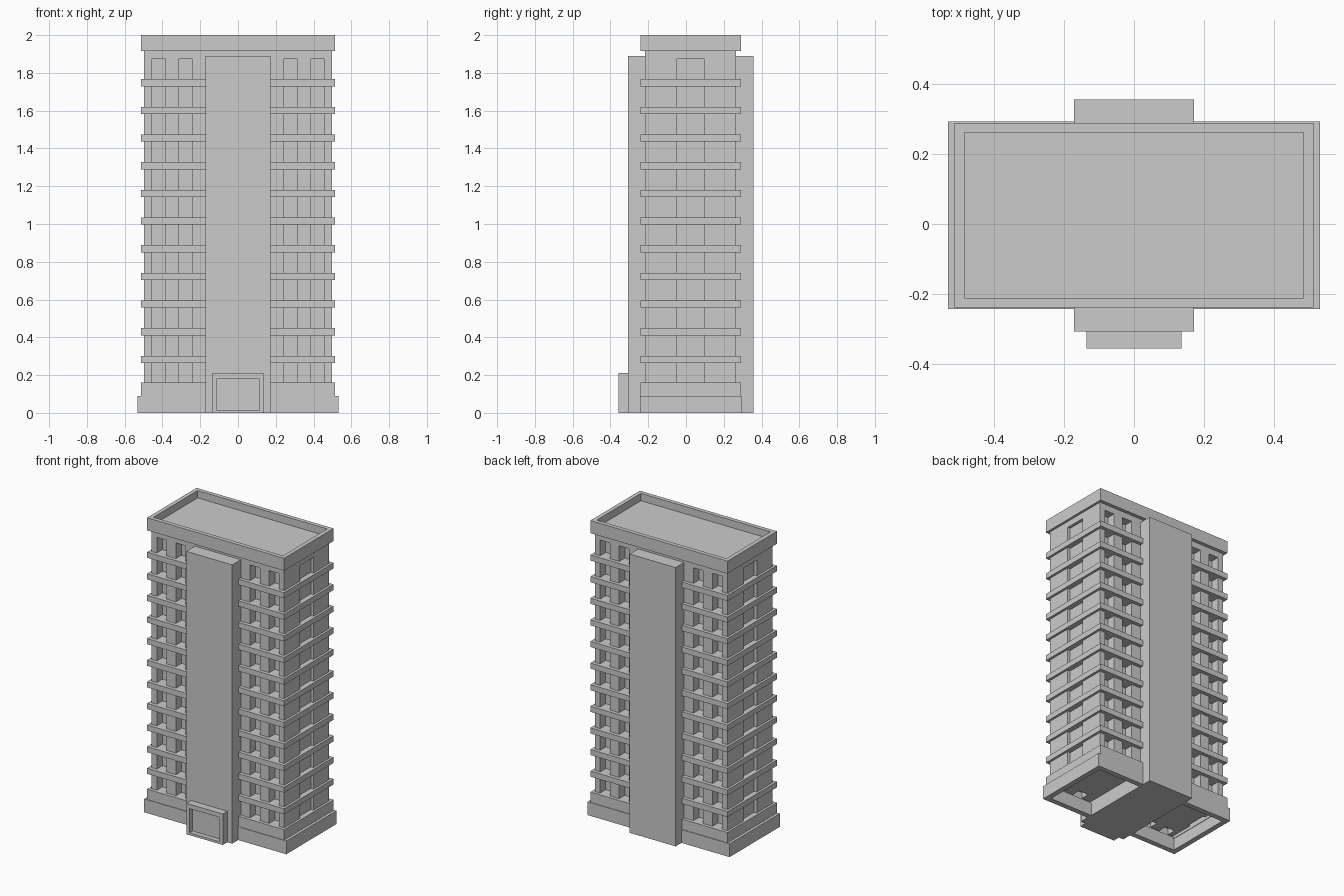
import bpy, bmesh

if "Cube" in bpy.data.objects:
    bpy.data.objects.remove(bpy.data.objects["Cube"])

CY = 0.025                      # the main block sits slightly towards the back


def finish(name, bm):
    bmesh.ops.recalc_face_normals(bm, faces=bm.faces)
    me = bpy.data.meshes.new(name)
    bm.to_mesh(me)
    bm.free()
    ob = bpy.data.objects.new(name, me)
    bpy.context.collection.objects.link(ob)
    return ob


def prism(name, pts, z0, z1):
    bm = bmesh.new()
    f = bm.faces.new([bm.verts.new((x, y, z0)) for x, y in pts])
    r = bmesh.ops.extrude_face_region(bm, geom=[f], use_keep_orig=True)
    for v in r["geom"]:
        if isinstance(v, bmesh.types.BMVert):
            v.co.z = z1
    return finish(name, bm)


def box(name, x0, x1, y0, y1, z0, z1):
    return prism(name, [(x0, y0), (x1, y0), (x1, y1), (x0, y1)], z0, z1)


def ring(name, hx, hy, t, z0, z1):
    """Open rectangular wall of thickness t around the main block."""
    bm = bmesh.new()
    loops = []
    for d, z in ((0, z0), (0, z1), (t, z1), (t, z0)):
        a, b = hx - d, hy - d
        loops.append([bm.verts.new((sx * a, CY + sy * b, z))
                      for sx, sy in ((-1, -1), (1, -1), (1, 1), (-1, 1))])
    for i in range(4):
        p, q = loops[i], loops[(i + 1) % 4]
        for j in range(4):
            k = (j + 1) % 4
            bm.faces.new((p[j], p[k], q[k], q[j]))
    return finish(name, bm)


# Main block: plan outline with window recesses, extruded
HX, HY = 0.498, 0.241
DEEP, SHALLOW = 0.06, 0.02
wins = [(-0.458, -0.385), (-0.315, -0.242), (0.242, 0.315), (0.385, 0.458)]
front = [(-HX, -HY)]
for a, b in wins:
    front += [(a, -HY), (a, -HY + DEEP), (b, -HY + DEEP), (b, -HY)]
front.append((HX, -HY))
side = [(HX, -0.072), (HX - SHALLOW, -0.072), (HX - SHALLOW, 0.072), (HX, 0.072)]
half = front + side
outline = half + [(-x, -y) for x, y in half]
prism("main_block", [(x, y + CY) for x, y in outline], 0.10, 1.873)
box("roof_slab", -HX, HX, CY - HY, CY + HY, 1.873, 1.95)

# Parapet and plinth
ring("parapet", 0.514, 0.265, 0.028, 1.915, 2.0)
ring("upper_plinth", 0.514, 0.265, 0.02, 0.08, 0.16)
box("plinth_top", -0.51, 0.51, CY - 0.262, CY + 0.262, 0.145, 0.159)
ring("lower_plinth", 0.533, 0.269, 0.036, 0.0, 0.09)

# Floor bands
for i in range(11):
    top = 0.302 + 0.1465 * i
    box("floor_band", -0.514, 0.514, CY - 0.265, CY + 0.265, top - 0.038, top)

# Central tower running through the block
box("central_tower", -0.172, 0.172, -0.308, 0.357, 0.0, 1.89)

# Entrance frame with recessed door
for s in (-1, 1):
    x0, x1 = sorted((s * 0.113, s * 0.136))
    box("entrance_jamb", x0, x1, -0.357, -0.308, 0.0, 0.21)
box("entrance_lintel", -0.113, 0.113, -0.357, -0.308, 0.18, 0.21)
box("entrance_step", -0.113, 0.113, -0.357, -0.308, 0.0, 0.016)
box("entrance_door", -0.113, 0.113, -0.325, -0.308, 0.016, 0.18)
